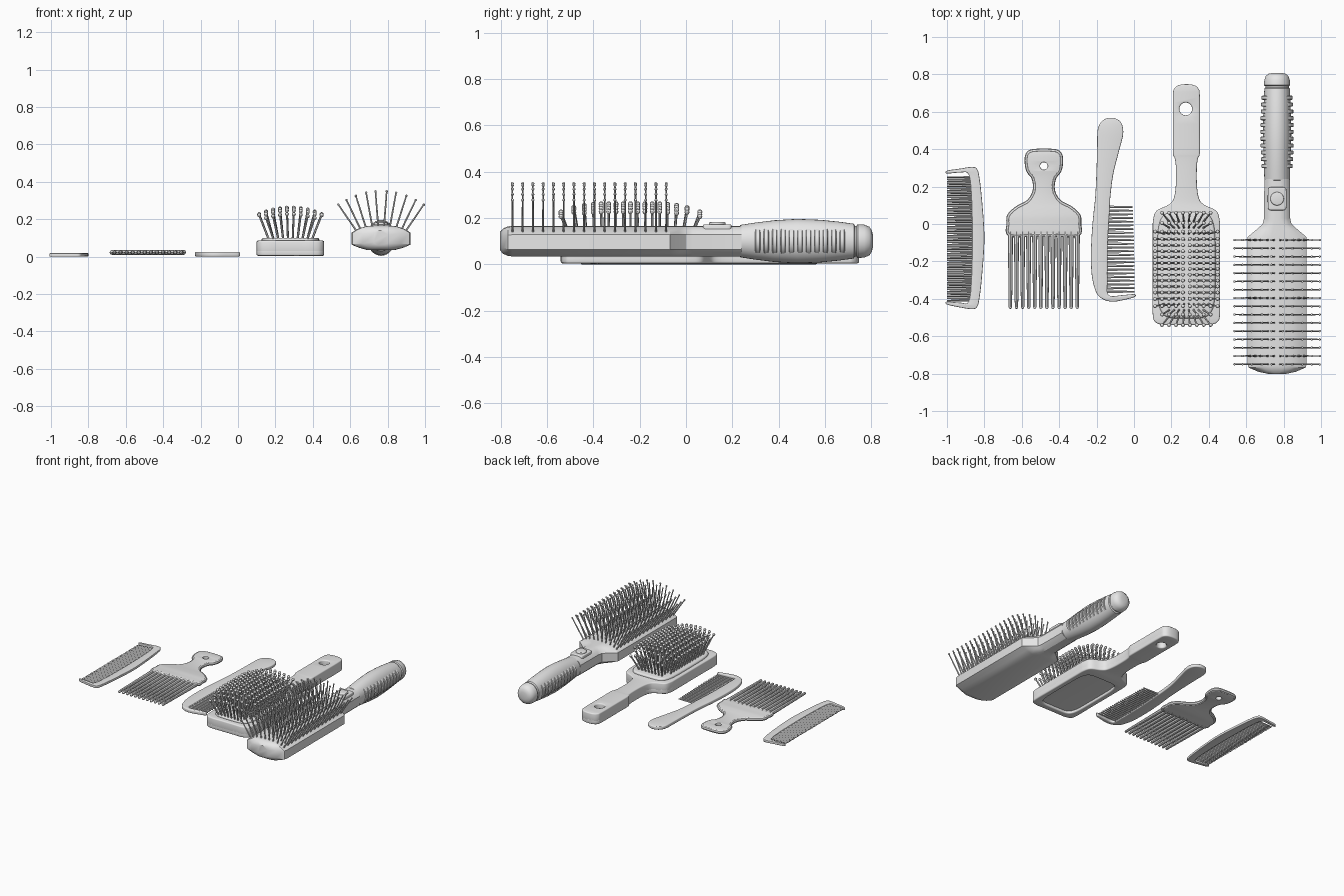
import bpy, bmesh, math
from mathutils import Matrix, Vector

cube = bpy.data.objects.get("Cube")
if cube:
    bpy.data.objects.remove(cube, do_unlink=True)

GREY = (0.8, 0.8, 0.8, 1)
mat = bpy.data.materials.new("light_grey_plastic")
mat.use_nodes = True
mat.diffuse_color = GREY
mat.node_tree.nodes["Principled BSDF"].inputs["Base Color"].default_value = GREY


def add(name, bm, angle=35):
    """Turn a bmesh into a finished, smooth shaded object."""
    bmesh.ops.remove_doubles(bm, verts=bm.verts, dist=0.00005)
    bmesh.ops.recalc_face_normals(bm, faces=bm.faces)
    me = bpy.data.meshes.new(name)
    bm.to_mesh(me)
    bm.free()
    me.materials.clear()
    me.materials.append(mat)
    ob = bpy.data.objects.new(name, me)
    bpy.context.collection.objects.link(ob)
    bpy.ops.object.select_all(action='DESELECT')
    ob.select_set(True)
    bpy.context.view_layer.objects.active = ob
    bpy.ops.object.shade_smooth_by_angle(angle=math.radians(angle))
    return ob


def smooth(pts, n=5):
    """Closed flowing outline through the points."""
    out, c = [], len(pts)
    for i in range(c):
        a, b, d, e = (Vector(pts[(i + k) % c]) for k in (-1, 0, 1, 2))
        for s in range(n):
            t = s / n
            out.append(0.5 * (2 * b + (d - a) * t + (2 * a - 5 * b + 4 * d - e) * t * t
                              + (3 * b - a - 3 * d + e) * t ** 3))
    return out


def mirrored(cx, half):
    return smooth([(cx + x, y) for x, y in half] + [(cx - x, y) for x, y in reversed(half)])


def oval(cx, cy, a, b, power=2, n=32):
    pts = []
    for i in range(n):
        c, s = math.cos(math.tau * i / n), math.sin(math.tau * i / n)
        pts.append((cx + a * math.copysign(abs(c) ** (2 / power), c),
                    cy + b * math.copysign(abs(s) ** (2 / power), s)))
    return pts


def curve_part(name, loops, z, bevel, extrude=None):
    """Filled bevelled slab, or a round rim when extrude is None."""
    cu = bpy.data.curves.new(name, 'CURVE')
    cu.bevel_depth = bevel
    cu.bevel_resolution = 2
    if extrude is None:
        cu.dimensions, cu.fill_mode = '3D', 'FULL'
    else:
        cu.dimensions, cu.fill_mode = '2D', 'BOTH'
        cu.extrude = extrude
        cu.offset = -bevel
    for pts in loops:
        sp = cu.splines.new('POLY')
        sp.points.add(len(pts) - 1)
        for p, q in zip(sp.points, pts):
            p.co = (q[0], q[1], 0, 1)
        sp.use_cyclic_u = True
    ob = bpy.data.objects.new(name + "_path", cu)
    bpy.context.collection.objects.link(ob)
    bpy.context.view_layer.update()
    dg = bpy.context.evaluated_depsgraph_get()
    me = bpy.data.meshes.new_from_object(ob.evaluated_get(dg))
    bm = bmesh.new()
    bm.from_mesh(me)
    bmesh.ops.translate(bm, verts=bm.verts, vec=(0, 0, z))
    bpy.data.objects.remove(ob, do_unlink=True)
    bpy.data.meshes.remove(me)
    return add(name, bm)


def slab(name, loops, z0, z1, bevel):
    return curve_part(name, loops, (z0 + z1) / 2, bevel, (z1 - z0) / 2 - bevel)


def rod(bm, p, q, r1, r2, sides=6, ball=0):
    """Tapered rod from p to q with an optional ball tip."""
    p, q = Vector(p), Vector(q)
    m = Matrix.Translation((p + q) / 2) @ (q - p).to_track_quat('Z', 'Y').to_matrix().to_4x4()
    bmesh.ops.create_cone(bm, cap_ends=True, segments=sides, radius1=r1, radius2=r2,
                          depth=(q - p).length, matrix=m)
    if ball:
        bmesh.ops.create_uvsphere(bm, u_segments=8, v_segments=6, radius=ball,
                                  matrix=Matrix.Translation(q))


def loft(bm, rings):
    """Skin closed rings of points and cap both ends."""
    vs = [[bm.verts.new(p) for p in r] for r in rings]
    n = len(vs[0])
    for a, b in zip(vs, vs[1:]):
        for i in range(n):
            bm.faces.new((a[i], a[(i + 1) % n], b[(i + 1) % n], b[i]))
    bm.faces.new(vs[0])
    bm.faces.new(vs[-1])


# Small fine-toothed comb
slab("small_comb_spine", [smooth([
    (-1, .285), (-.93, .296), (-.87, .305), (-.84, .295), (-.825, .24), (-.81, .1),
    (-.80, -.075), (-.81, -.25), (-.825, -.39), (-.84, -.445), (-.87, -.455),
    (-.93, -.446), (-1, -.43), (-1, -.415), (-.93, -.42), (-.885, -.415), (-.87, -.3),
    (-.865, -.075), (-.87, .15), (-.885, .265), (-.93, .275), (-1, .27)])], 0, .018, .004)
bm = bmesh.new()
for i in range(56):
    y = -.41 + .012 * i
    rod(bm, (-.865, y, .009), (-1, y, .009), .006, .004, 4)
add("small_comb_teeth", bm)

# Wide-toothed pick with a looped handle
PX = -.482
pick = mirrored(PX, [(.06, -.055), (.18, -.055), (.187, 0), (.183, .045), (.14, .085), (.085, .115),
                     (.055, .155), (.045, .2), (.055, .25), (.083, .29), (.09, .35),
                     (.075, .382), (.03, .39)])
slab("pick_body", [pick, oval(PX, .31, .02, .02)], .01, .034, .004)
curve_part("pick_rim", [pick], .022, .013)
curve_part("pick_hole_ring", [oval(PX, .31, .03, .03)], .024, .01)
bm = bmesh.new()
for i in range(12):
    x = PX + (i - 5.5) * .0325
    rod(bm, (x, -.04, .022), (x, -.445, .022), .014, .009, 8, .009)
add("pick_teeth", bm)

# Comb with a handle
slab("handle_comb_body", [smooth([
    (-.125, .568), (-.165, .555), (-.193, .51), (-.197, .42), (-.2, .3), (-.207, .15),
    (-.222, 0), (-.23, -.15), (-.225, -.28), (-.2, -.37), (-.16, -.405), (-.11, -.415),
    (-.05, -.405), (.003, -.39), (.003, -.375), (-.06, -.38), (-.135, -.38), (-.142, -.3),
    (-.14, -.1), (-.13, .08), (-.125, .16), (-.11, .27), (-.08, .39), (-.058, .48),
    (-.065, .535), (-.09, .56)])], 0, .025, .006)
bm = bmesh.new()
for i in range(24):
    y = -.362 + .0197 * i
    rod(bm, (-.15, y, .0125), (.003 - .01 * (i / 23) ** 2, y, .0125), .0085, .005, 6)
add("handle_comb_teeth", bm)

# Paddle brush: outline with hanging hole and a recessed back panel
BX, BY = .28, -.22
paddle = mirrored(BX, [(.05, -.54), (.12, -.54), (.165, -.525), (.18, -.48), (.18, -.3), (.18, -.05),
                       (.178, .02), (.16, .07), (.1, .1), (.07, .13), (.057, .2), (.056, .3),
                       (.062, .35), (.072, .38), (.072, .5), (.072, .68), (.064, .725), (.03, .745)])
hole = oval(BX - .003, .615, .034, .034)
slab("paddle_body", [paddle, hole], .022, .085, .008)
slab("paddle_back_rim", [paddle, hole, oval(BX, -.245, .14, .25, 6, 48)], .004, .045, .008)
slab("paddle_cushion", [oval(BX, BY, .155, .285, 5, 48)], .075, .1, .012)
bm = bmesh.new()
for i in range(10):
    for j in range(17):
        u, v = (i - 4.5) / 4.5, (j - 8) / 8
        if u ** 4 + v ** 4 > 1.4:
            continue
        base = (BX + .115 * u, -.24 + .25 * v, .09)
        tip = (BX + .167 * u, -.24 + .25 * v + .05 * v ** 5,
               .262 - .035 * u * u - .035 * v ** 6)
        rod(bm, base, tip, .006, .005, 6, .0105)
add("paddle_bristles", bm)

# Large styling brush: faceted head running into the neck
VX, VZ = .765, .1
side = [(1, -.55), (1, .42), (.8, .72), (.5, .95), (.2, 1)]
prof = [(.45, -1), (.75, -.8)] + side
prof = prof + [(-u, v) for u, v in reversed(prof)]
bm = bmesh.new()
loft(bm, [[(VX + w * u, y, VZ + h * v) for u, v in prof] for y, w, h in (
    (-.803, .04, .04), (-.79, .1, .055), (-.768, .152, .064), (-.75, .158, .066), (-.07, .158, .066),
    (-.03, .11, .066), (0, .077, .066), (.03, .07, .066), (.24, .068, .066))])
add("styling_brush_head", bm, 30)

# Bristles fanned across the head
bm = bmesh.new()
for j in range(16):
    y = -.75 + .0443 * j
    for t in (.03, .08, .135, .185, .228):
        for s in (-1, 1):
            rod(bm, (VX + s * (.56 * t - .004), y, .125), (VX + s * t, y, .35 - 1.4 * t * t),
                .005, .004, 6, .0065)
add("styling_brush_bristles", bm)

# Bulged grip with side ribs and end cap
def grip_ring(y, rx, rz):
    return [(p[0], y, p[1]) for p in oval(VX, VZ, rx, rz)]


bm = bmesh.new()
loft(bm, [grip_ring(*r) for r in (
    (.23, .06, .062), (.235, .068, .07), (.3, .07, .08), (.38, .073, .09), (.48, .076, .096),
    (.58, .074, .092), (.66, .071, .084), (.725, .068, .075), (.73, .063, .066),
    (.737, .063, .066), (.742, .07, .073), (.77, .068, .071), (.792, .06, .062),
    (.803, .046, .046), (.808, .025, .025))])
add("styling_brush_grip", bm)
bm = bmesh.new()
for i in range(11):
    y = .31 + .0365 * i
    k = math.cos((y - .49) * 4)
    rx, rz = .065 + .024 * k, .05 + .024 * k
    loft(bm, [grip_ring(y + d, rx - c, rz - c)
              for d, c in ((-.011, .004), (-.008, 0), (.008, 0), (.011, .004))])
add("styling_brush_grip_ribs", bm)

# Button on the neck
slab("styling_brush_button_base", [oval(VX, .135, .05, .062, 8)], .12, .172, .006)
slab("styling_brush_button", [oval(VX, .135, .036, .036)], .15, .182, .006)
